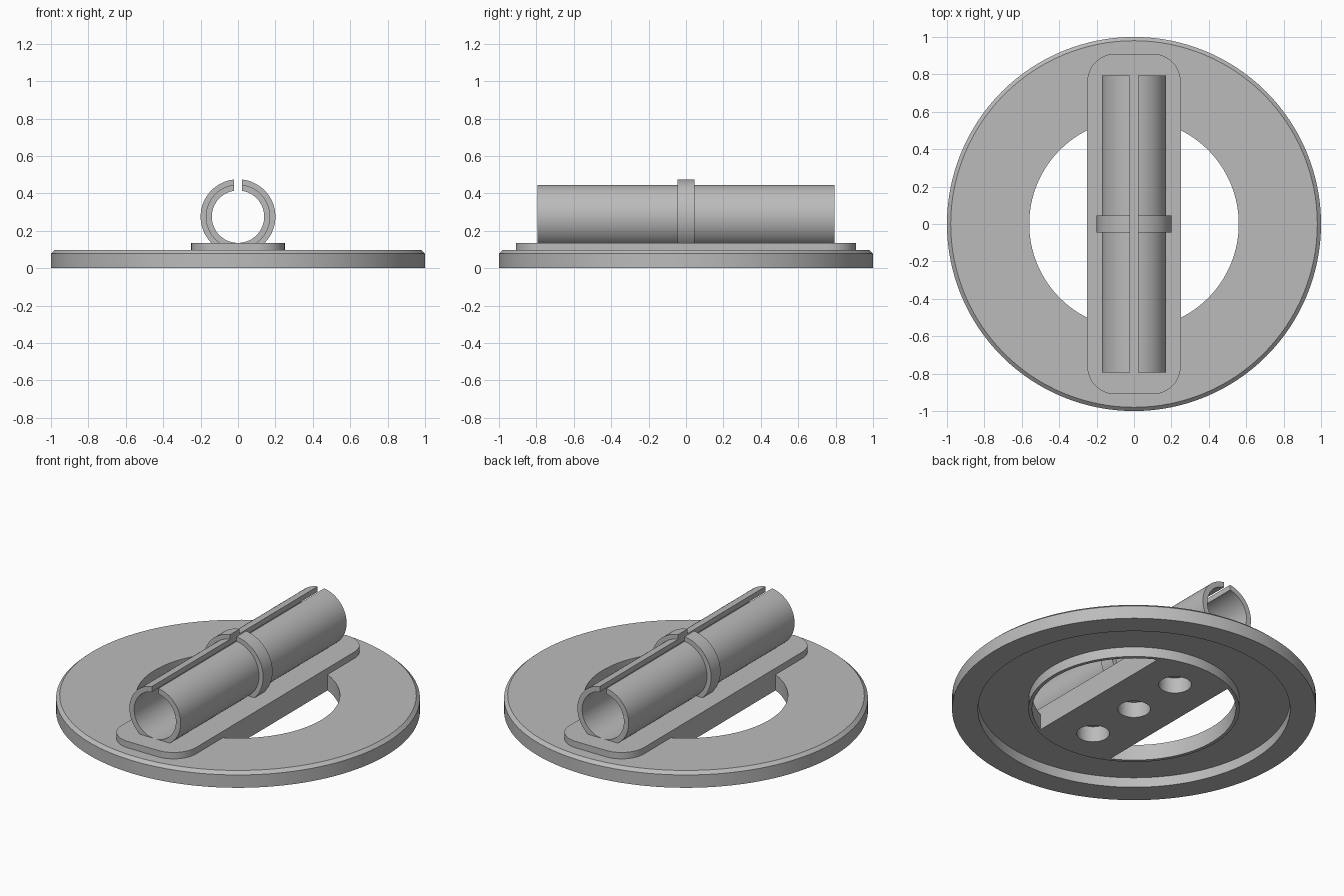
import bpy, bmesh, math
from mathutils import Matrix, Vector

cube = bpy.data.objects.get("Cube")
if cube:
    bpy.data.objects.remove(cube, do_unlink=True)

GREY = (0.5, 0.5, 0.5, 1.0)
mat = bpy.data.materials.new("plain grey")
mat.use_nodes = True
mat.diffuse_color = GREY
mat.node_tree.nodes["Principled BSDF"].inputs["Base Color"].default_value = GREY


def finish(name, bm):
    """Turn a bmesh into a shaded, coloured object."""
    bmesh.ops.recalc_face_normals(bm, faces=bm.faces)
    mesh = bpy.data.meshes.new(name)
    bm.to_mesh(mesh)
    bm.free()
    mesh.materials.append(mat)
    ob = bpy.data.objects.new(name, mesh)
    bpy.context.collection.objects.link(ob)
    bpy.ops.object.select_all(action='DESELECT')
    ob.select_set(True)
    bpy.context.view_layer.objects.active = ob
    bpy.ops.object.shade_smooth_by_angle(angle=math.radians(30))
    return ob


def lathe(name, profile, steps=128):
    """Spin a closed (radius, z) profile about the z axis."""
    bm = bmesh.new()
    vs = [bm.verts.new((r, 0, z)) for r, z in profile]
    edges = [bm.edges.new((a, b)) for a, b in zip(vs, vs[1:] + vs[:1])]
    bmesh.ops.spin(bm, geom=vs + edges, cent=(0, 0, 0), axis=(0, 0, 1),
                   angle=math.tau, steps=steps)
    bmesh.ops.remove_doubles(bm, verts=bm.verts, dist=1e-4)
    return finish(name, bm)


def prism(bm, points, vec):
    """Extrude a closed outline along a vector."""
    face = bm.faces.new([bm.verts.new(p) for p in points])
    new = bmesh.ops.extrude_face_region(bm, geom=[face])["geom"]
    bmesh.ops.translate(bm, vec=vec,
                        verts=[v for v in new if isinstance(v, bmesh.types.BMVert)])


def arc(cx, cy, r, a0, a1, n):
    return [(cx + r * math.cos(a0 + (a1 - a0) * i / n),
             cy + r * math.sin(a0 + (a1 - a0) * i / n)) for i in range(n + 1)]


# Base ring: bevelled top rim, wide groove underneath, thin inner lip
lathe("base_ring", [(1.0, 0), (1.0, 0.078), (0.98, 0.096), (0.56, 0.096), (0.56, 0),
                    (0.58, 0), (0.58, 0.06), (0.858, 0.06), (0.858, 0)])

# Rounded mounting plate
W, L, R = 0.25, 0.91, 0.15
outline = []
for i, (sx, sy) in enumerate([(1, 1), (-1, 1), (-1, -1), (1, -1)]):
    outline += arc(sx * (W - R), sy * (L - R), R, i * math.pi / 2, (i + 1) * math.pi / 2, 12)
bm = bmesh.new()
prism(bm, [(x, y, 0.096) for x, y in outline], (0, 0, 0.039))
finish("mounting_plate", bm)

# Bridge across the opening, ends following the ring's inner wall
a = math.acos(W / 0.56)
outline = arc(0, 0, 0.56, a, math.pi - a, 24) + arc(0, 0, 0.56, math.pi + a, math.tau - a, 24)
bm = bmesh.new()
prism(bm, [(x, y, 0) for x, y in outline], (0, 0, 0.11))
bridge = finish("bridge", bm)

# Three blind holes in the underside of the bridge
bm = bmesh.new()
for y in (-0.35, 0, 0.35):
    bmesh.ops.create_cone(bm, cap_ends=True, segments=48, radius1=0.09, radius2=0.09, depth=0.2,
                          matrix=Matrix.Translation(Vector((0, y, -0.005))))
cutter = finish("hole_cutter", bm)
cutter.hide_render = True
cut = bridge.modifiers.new("holes", 'BOOLEAN')
cut.object, cut.operation, cut.solver = cutter, 'DIFFERENCE', 'EXACT'
bpy.ops.object.select_all(action='DESELECT')
bpy.context.view_layer.objects.active = bridge
bridge.select_set(True)
bpy.ops.object.modifier_apply(modifier=cut.name)
bpy.data.objects.remove(cutter, do_unlink=True)
bpy.ops.object.shade_smooth_by_angle(angle=math.radians(30))


def split_tube(name, r_in, r_out, half_len, bottom, slot=0.022, zc=0.275, n=48):
    """Tube along y, slotted on top; 'bottom' is the angle left open below."""
    bm = bmesh.new()
    for s in (1, -1):
        end = -math.pi / 2 + math.radians(bottom)
        pts = arc(0, zc, r_out, math.acos(slot / r_out), end, n)
        pts += arc(0, zc, r_in, end, math.acos(slot / r_in), n)
        prism(bm, [(s * x, -half_len, z) for x, z in pts], (0, 2 * half_len, 0))
    bmesh.ops.remove_doubles(bm, verts=bm.verts, dist=1e-5)
    # Drop the internal wall where the two halves meet
    inner = [f for f in bm.faces if all(abs(v.co.x) < 1e-4 for v in f.verts)]
    bmesh.ops.delete(bm, geom=inner, context='FACES_ONLY')
    return finish(name, bm)


split_tube("split_tube", 0.14, 0.172, 0.795, 0)
split_tube("centre_collar", 0.16, 0.2, 0.045, 28)
